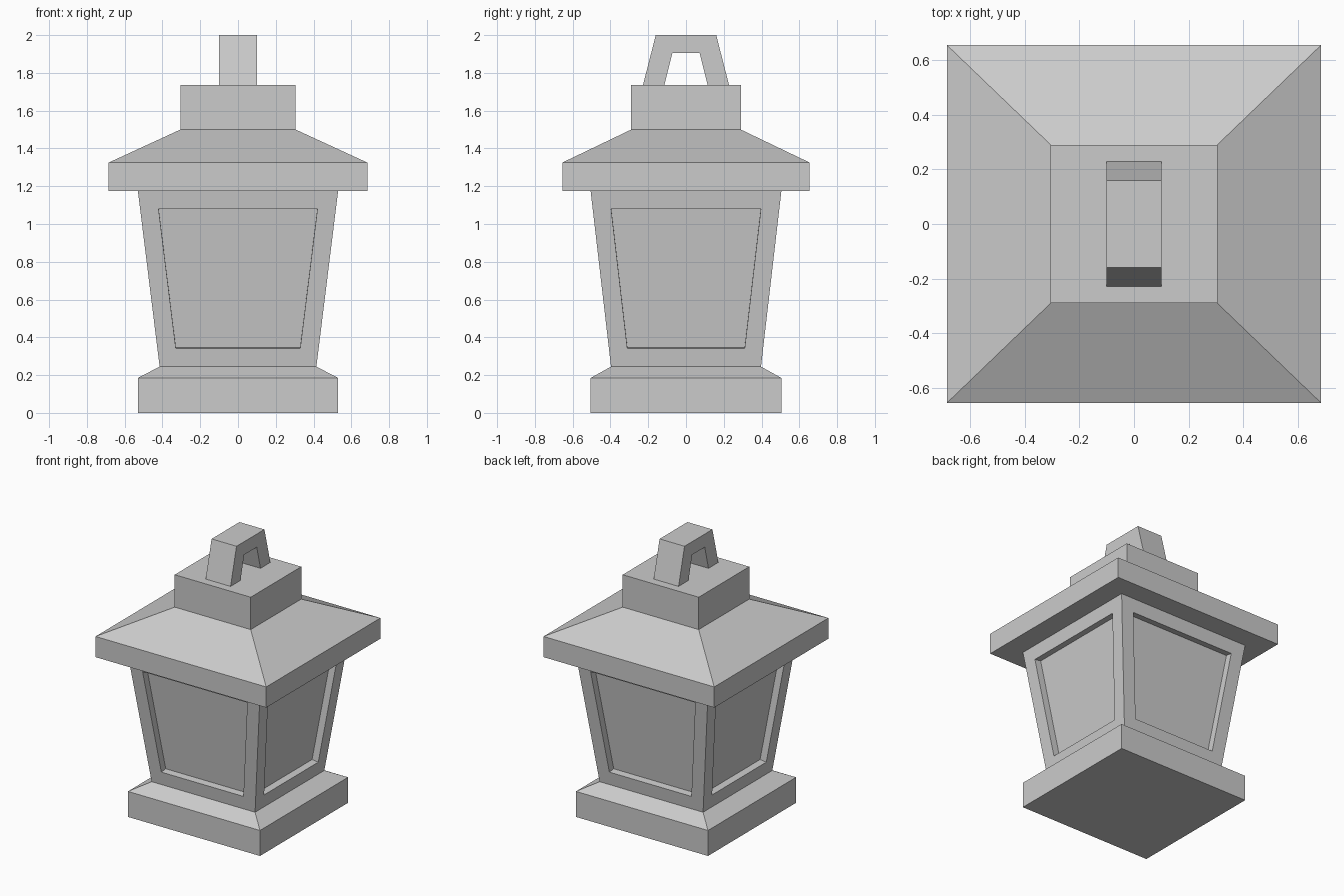
import bpy
import bmesh

if "Cube" in bpy.data.objects:
    bpy.data.objects.remove(bpy.data.objects["Cube"])


def make_object(name, bm):
    mesh = bpy.data.meshes.new(name)
    bm.to_mesh(mesh)
    bm.free()
    obj = bpy.data.objects.new(name, mesh)
    bpy.context.collection.objects.link(obj)
    return obj


def stack(bm, rings, bottom=False, top=False):
    """Join rectangular rings (half_x, half_y, z) from bottom to top; return side faces."""
    loops = [[bm.verts.new((sx * hx, sy * hy, z))
              for sx, sy in ((-1, -1), (1, -1), (1, 1), (-1, 1))]
             for hx, hy, z in rings]
    sides = []
    for a, b in zip(loops, loops[1:]):
        for i in range(4):
            j = (i + 1) % 4
            sides.append(bm.faces.new((a[i], a[j], b[j], b[i])))
    if bottom:
        bm.faces.new(loops[0][::-1])
    if top:
        bm.faces.new(loops[-1])
    bm.normal_update()
    return sides


# Base plinth with sloped shoulder
bm = bmesh.new()
stack(bm, [(0.53, 0.505, 0), (0.53, 0.505, 0.185), (0.415, 0.397, 0.245)], bottom=True)
make_object("base", bm)

# Flared body with a recessed window on each side
bm = bmesh.new()
windows = stack(bm, [(0.415, 0.397, 0.245), (0.53, 0.505, 1.175)])
bmesh.ops.inset_individual(bm, faces=windows, thickness=0.097, use_even_offset=True)
bm.normal_update()
bmesh.ops.inset_individual(bm, faces=windows, thickness=0, depth=-0.05)
make_object("body", bm)

# Roof: eave underside, rim, slope and top block
bm = bmesh.new()
stack(bm, [(0.53, 0.505, 1.175), (0.685, 0.655, 1.175), (0.685, 0.655, 1.325),
           (0.305, 0.29, 1.5), (0.305, 0.29, 1.735)], top=True)
make_object("roof", bm)

# Carrying handle: angular arch profile in the y-z plane, extruded along x
half = [(0.16, 2.0), (0.228, 1.735), (0.115, 1.735), (0.072, 1.905)]
outline = half + [(-y, z) for y, z in reversed(half)]
bm = bmesh.new()
face = bm.faces.new([bm.verts.new((-0.1, y, z)) for y, z in outline])
result = bmesh.ops.extrude_face_region(bm, geom=[face], use_keep_orig=True)
moved = [g for g in result["geom"] if isinstance(g, bmesh.types.BMVert)]
bmesh.ops.translate(bm, verts=moved, vec=(0.2, 0, 0))
bmesh.ops.recalc_face_normals(bm, faces=bm.faces)
make_object("handle", bm)
